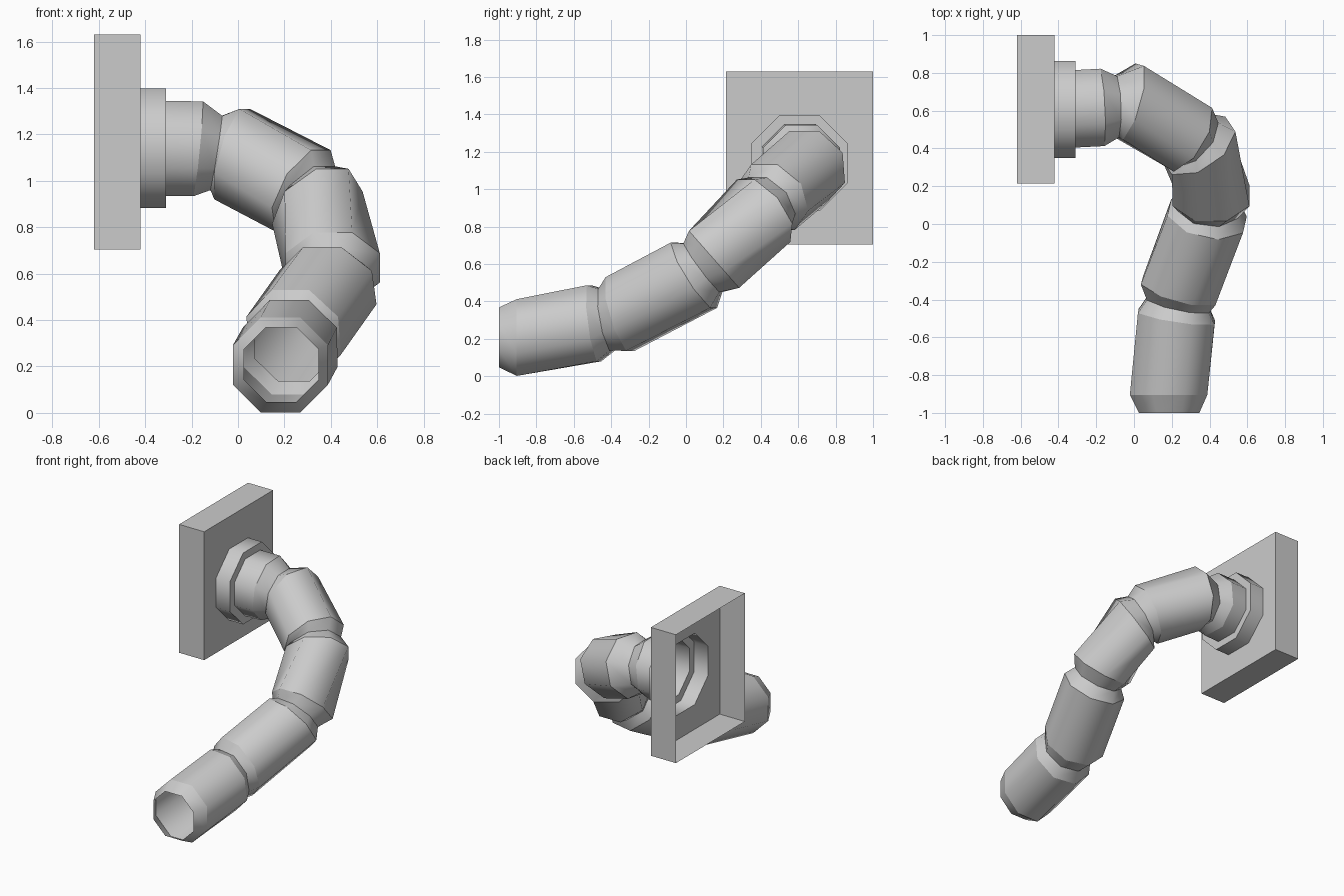
import bpy, bmesh, math
from mathutils import Vector

if "Cube" in bpy.data.objects:
    bpy.data.objects.remove(bpy.data.objects["Cube"])

UP = Vector((0, 0, 1))


def finish(name, bm):
    me = bpy.data.meshes.new(name)
    bm.to_mesh(me)
    bm.free()
    ob = bpy.data.objects.new(name, me)
    bpy.context.collection.objects.link(ob)
    return ob


def octagon(bm, centre, normal, apothem):
    """Eight-sided ring with a flat side kept uppermost."""
    c, n = Vector(centre), Vector(normal).normalized()
    s = UP.cross(n).normalized()
    u = n.cross(s)
    r = apothem / math.cos(math.pi / 8)
    angles = [math.pi / 8 + k * math.pi / 4 for k in range(8)]
    return [bm.verts.new(c + r * (math.cos(a) * s + math.sin(a) * u)) for a in angles]


def loft(name, rings):
    """Open octagonal tube, smooth around, with a crease at every ring."""
    bm = bmesh.new()
    loops = [octagon(bm, *r) for r in rings]
    for a, b in zip(loops, loops[1:]):
        for k in range(8):
            j = (k + 1) % 8
            bm.faces.new((a[k], a[j], b[j], b[k])).smooth = True
    for l in loops:
        for k in range(8):
            bm.edges.get((l[k], l[(k + 1) % 8])).smooth = False
    return finish(name, bm)


X = (1, 0, 0)
HUB_Y, HUB_Z = 0.607, 1.14
FLANGE_R, TUBE_R, NECK_R = 0.257, 0.205, 0.162

# Wall plate: shallow box, open at the back, octagonal hole in the front face
bm = bmesh.new()
corners = [(0.215, 0.705), (1.0, 0.705), (1.0, 1.63), (0.215, 1.63)]
back = [bm.verts.new((-0.62, y, z)) for y, z in corners]
front = [bm.verts.new((-0.42, y, z)) for y, z in corners]
for k in range(4):
    j = (k + 1) % 4
    bm.faces.new((back[k], back[j], front[j], front[k]))
hole = octagon(bm, (-0.42, HUB_Y, HUB_Z), X, FLANGE_R)
rim = [bm.edges.get((front[k], front[(k + 1) % 4])) for k in range(4)]
rim += [bm.edges.new((hole[k], hole[(k + 1) % 8])) for k in range(8)]
filled = bmesh.ops.triangle_fill(bm, edges=rim, use_beauty=True, normal=X)
for f in filled["geom"]:
    if isinstance(f, bmesh.types.BMFace):
        f.normal_update()
        if f.normal.x < 0:
            f.normal_flip()
finish("wall_plate", bm)

# Flange: stepped collar between plate and hose
loft("flange", [
    ((-0.42, HUB_Y, HUB_Z), X, FLANGE_R),
    ((-0.31, HUB_Y, HUB_Z), X, FLANGE_R),
    ((-0.31, 0.61, HUB_Z), X, TUBE_R),
])

# Hose: five stiff sections joined by pinched necks, open at the nozzle end
loft("segmented_hose", [
    ((-0.31, 0.61, HUB_Z), X, TUBE_R),
    ((-0.175, 0.617, 1.138), (1, 0.05, -0.1), TUBE_R),
    ((-0.095, 0.62, 1.12), (1, 0.03, -0.16), NECK_R),
    ((-0.025, 0.648, 1.115), (1, -0.28, -0.3), 0.203),
    ((0.28, 0.465, 0.957), (1, -0.6, -0.6), 0.197),
    ((0.31, 0.442, 0.925), (0.62, -0.58, -0.53), NECK_R),
    ((0.342, 0.415, 0.885), (0.46, -0.68, -0.57), 0.203),
    ((0.408, 0.15, 0.625), (0, -0.75, -0.66), 0.203),
    ((0.395, 0.09, 0.58), (-0.1, -0.8, -0.6), NECK_R),
    ((0.387, 0.042, 0.54), (-0.19, -0.83, -0.53), 0.205),
    ((0.24, -0.352, 0.333), (-0.26, -0.93, -0.28), TUBE_R),
    ((0.235, -0.425, 0.302), (-0.2, -0.95, -0.18), 0.168),
    ((0.225, -0.492, 0.283), (-0.15, -0.98, -0.13), TUBE_R),
    ((0.183, -0.905, 0.207), (0, -1, 0), TUBE_R),
    ((0.186, -1.0, 0.208), (0, -1, 0), 0.16),
])
